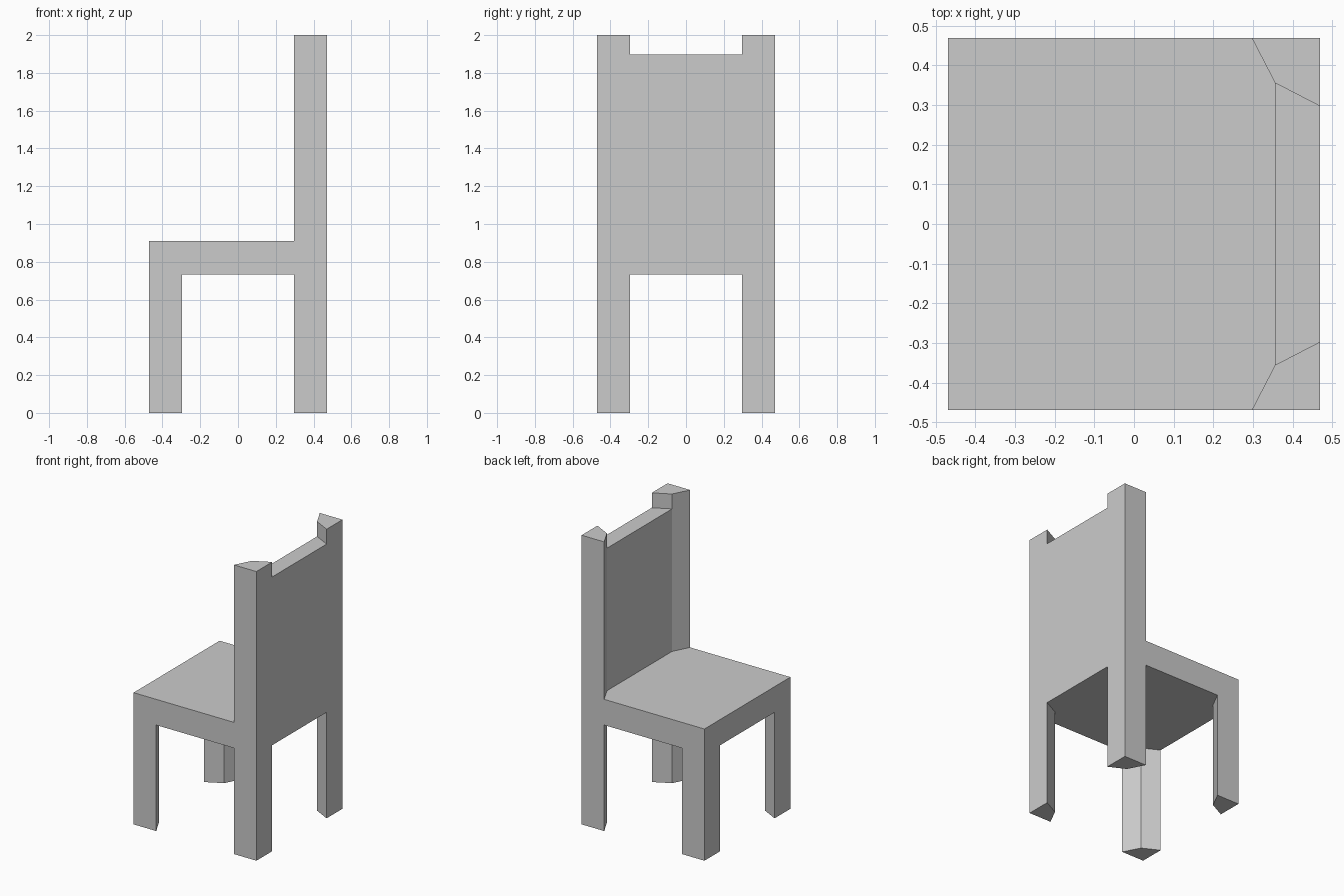
import bpy, bmesh, math

if "Cube" in bpy.data.objects:
    bpy.data.objects.remove(bpy.data.objects["Cube"])

OUT, LEG, INN = 0.47, 0.297, 0.356          # outer edge, leg edge, inner leg corner
SEAT_LOW, SEAT_TOP, PANEL_TOP, TOP = 0.733, 0.911, 1.897, 2.0

faces = {}


def prism(plan, z0, z1):
    """Add a prism; a wall shared with a neighbouring prism cancels out."""
    lo = [(x, y, z0) for x, y in plan]
    hi = [(x, y, z1) for x, y in plan]
    walls = [lo[::-1], hi]
    for i in range(len(plan)):
        j = (i + 1) % len(plan)
        walls.append([lo[i], lo[j], hi[j], hi[i]])
    for wall in walls:
        key = frozenset(wall)
        if key in faces:
            del faces[key]
        else:
            faces[key] = wall


# Legs: kite-shaped section mirrored to the four corners; the rear pair rises as back posts
for sx in (-1, 1):
    for sy in (-1, 1):
        kite = [(sx * x, sy * y) for x, y in
                ((OUT, OUT), (LEG, OUT), (INN, INN), (OUT, LEG))]
        levels = [0, SEAT_LOW, SEAT_TOP] + ([PANEL_TOP, TOP] if sx > 0 else [])
        for z0, z1 in zip(levels, levels[1:]):
            prism(kite, z0, z1)

# Seat between the legs
prism([(-LEG, -OUT), (LEG, -OUT), (INN, -INN), (INN, INN), (LEG, OUT),
       (-LEG, OUT), (-INN, INN), (-OUT, LEG), (-OUT, -LEG), (-INN, -INN)],
      SEAT_LOW, SEAT_TOP)

# Back panel between the posts, running down through the seat
panel = [(INN, -INN), (OUT, -LEG), (OUT, LEG), (INN, INN)]
prism(panel, SEAT_LOW, SEAT_TOP)
prism(panel, SEAT_TOP, PANEL_TOP)

# Join into one closed chair and clear flat seams
bm = bmesh.new()
verts = {}
for wall in faces.values():
    for p in wall:
        if p not in verts:
            verts[p] = bm.verts.new(p)
    bm.faces.new([verts[p] for p in wall])
bmesh.ops.recalc_face_normals(bm, faces=bm.faces[:])
bmesh.ops.dissolve_limit(bm, angle_limit=math.radians(1),
                         verts=bm.verts[:], edges=bm.edges[:])
mesh = bpy.data.meshes.new("chair")
bm.to_mesh(mesh)
bm.free()
bpy.context.collection.objects.link(bpy.data.objects.new("chair", mesh))
